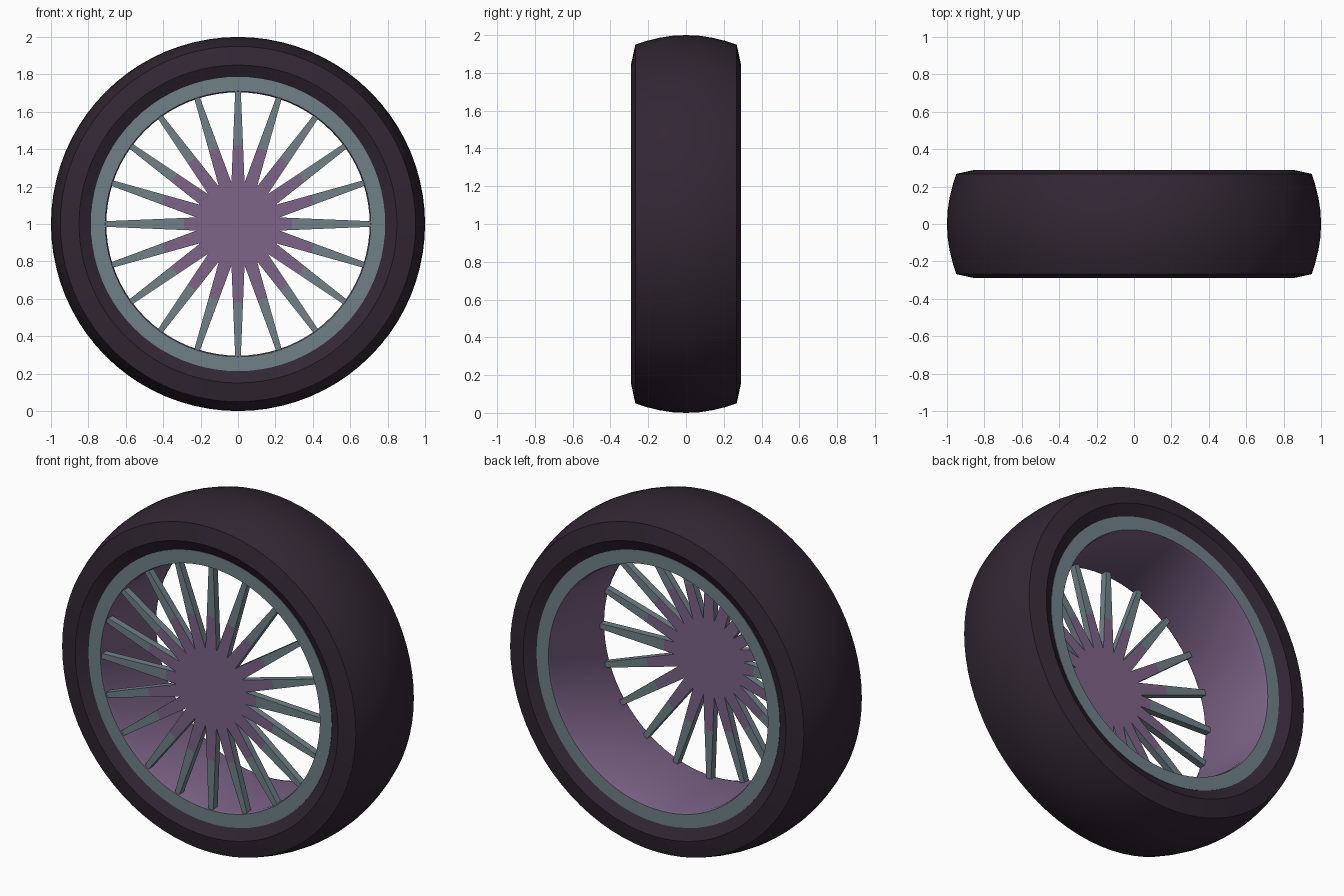
import bpy, bmesh, math
from mathutils import Vector

if "Cube" in bpy.data.objects:
    bpy.data.objects.remove(bpy.data.objects["Cube"])


def material(name, rgb):
    m = bpy.data.materials.new(name)
    m.diffuse_color = (*rgb, 1)
    m.use_nodes = True
    m.node_tree.nodes["Principled BSDF"].inputs["Base Color"].default_value = m.diffuse_color
    return m


RUBBER = material("dark rubber", (0.032, 0.020, 0.034))
STEEL = material("blue grey metal", (0.160, 0.220, 0.248))
MAUVE = material("mauve metal", (0.205, 0.127, 0.245))
CENTRE = Vector((0, 0, 1))


def finish(name, bm, mats, smooth=True):
    bmesh.ops.recalc_face_normals(bm, faces=bm.faces)
    me = bpy.data.meshes.new(name)
    bm.to_mesh(me)
    bm.free()
    for m in mats:
        me.materials.append(m)
    ob = bpy.data.objects.new(name, me)
    bpy.context.collection.objects.link(ob)
    if smooth:
        bpy.ops.object.select_all(action='DESELECT')
        ob.select_set(True)
        bpy.context.view_layer.objects.active = ob
        bpy.ops.object.shade_smooth_by_angle(angle=math.radians(25))
    return ob


def lathe(name, profile, mats, rule=lambda i: 0, n=80):
    """Revolve a closed (y, radius) profile around the axle."""
    bm = bmesh.new()
    rings = []
    for k in range(n):
        a = 2 * math.pi * k / n
        rings.append([bm.verts.new(CENTRE + Vector((r * math.cos(a), y, r * math.sin(a))))
                      for y, r in profile])
    p = len(profile)
    for k in range(n):
        a, b = rings[k], rings[(k + 1) % n]
        for i in range(p):
            j = (i + 1) % p
            f = bm.faces.new((a[i], a[j], b[j], b[i]))
            f.material_index = rule(i)
    return finish(name, bm, mats)


# Tyre: crowned tread, bevelled shoulders, sidewalls sloping in to the rim
half = [(0.07, 0.997), (0.14, 0.986), (0.21, 0.969), (0.268, 0.95), (0.29, 0.85), (0.25, 0.78)]
tyre = [(-y, r) for y, r in reversed(half)] + [(0, 1.0)] + half
lathe("tyre", tyre, [RUBBER])

# Rim: grey side rings and a mauve inner barrel
rim = [(-0.257, 0.787), (-0.257, 0.71), (-0.235, 0.704),
       (0.235, 0.704), (0.257, 0.71), (0.257, 0.787)]
lathe("rim", rim, [MAUVE, STEEL], lambda i: 1 if i in (0, 4) else 0)

# Hub: thin disc just behind the front ring
Y0, Y1 = -0.25, -0.21
bm = bmesh.new()
ring = [(0.208 * math.cos(math.pi * k / 20), 0.208 * math.sin(math.pi * k / 20)) for k in range(40)]
front = [bm.verts.new(CENTRE + Vector((x, Y0, z))) for x, z in ring]
back = [bm.verts.new(CENTRE + Vector((x, Y1, z))) for x, z in ring]
bm.faces.new(front)
bm.faces.new(back)
for k in range(40):
    j = (k + 1) % 40
    bm.faces.new((front[k], front[j], back[j], back[k]))
finish("hub", bm, [MAUVE], False)

# Spokes: twenty tapered bars, mauve faces near the hub and grey beyond
bm = bmesh.new()
for s in range(20):
    a = 2 * math.pi * s / 20
    out = Vector((math.cos(a), 0, math.sin(a)))
    side = Vector((-math.sin(a), 0, math.cos(a)))
    split = 0.29 if abs(math.sin(a)) < 0.1 else 0.42
    loops = []
    for r in (0.18, split, 0.708):
        w = 0.036 - 0.021 * (r - 0.2) / 0.51
        loops.append([bm.verts.new(CENTRE + out * r + side * w * d + Vector((0, y, 0)))
                      for d, y in ((-1, Y0), (1, Y0), (1, Y1), (-1, Y1))])
    for t in range(2):
        for i in range(4):
            j = (i + 1) % 4
            f = bm.faces.new((loops[t][i], loops[t][j], loops[t + 1][j], loops[t + 1][i]))
            f.material_index = 0 if t == 0 and i in (0, 2) else 1
    for end in (loops[0], loops[2]):
        bm.faces.new(end).material_index = 1
finish("spokes", bm, [MAUVE, STEEL], False)
